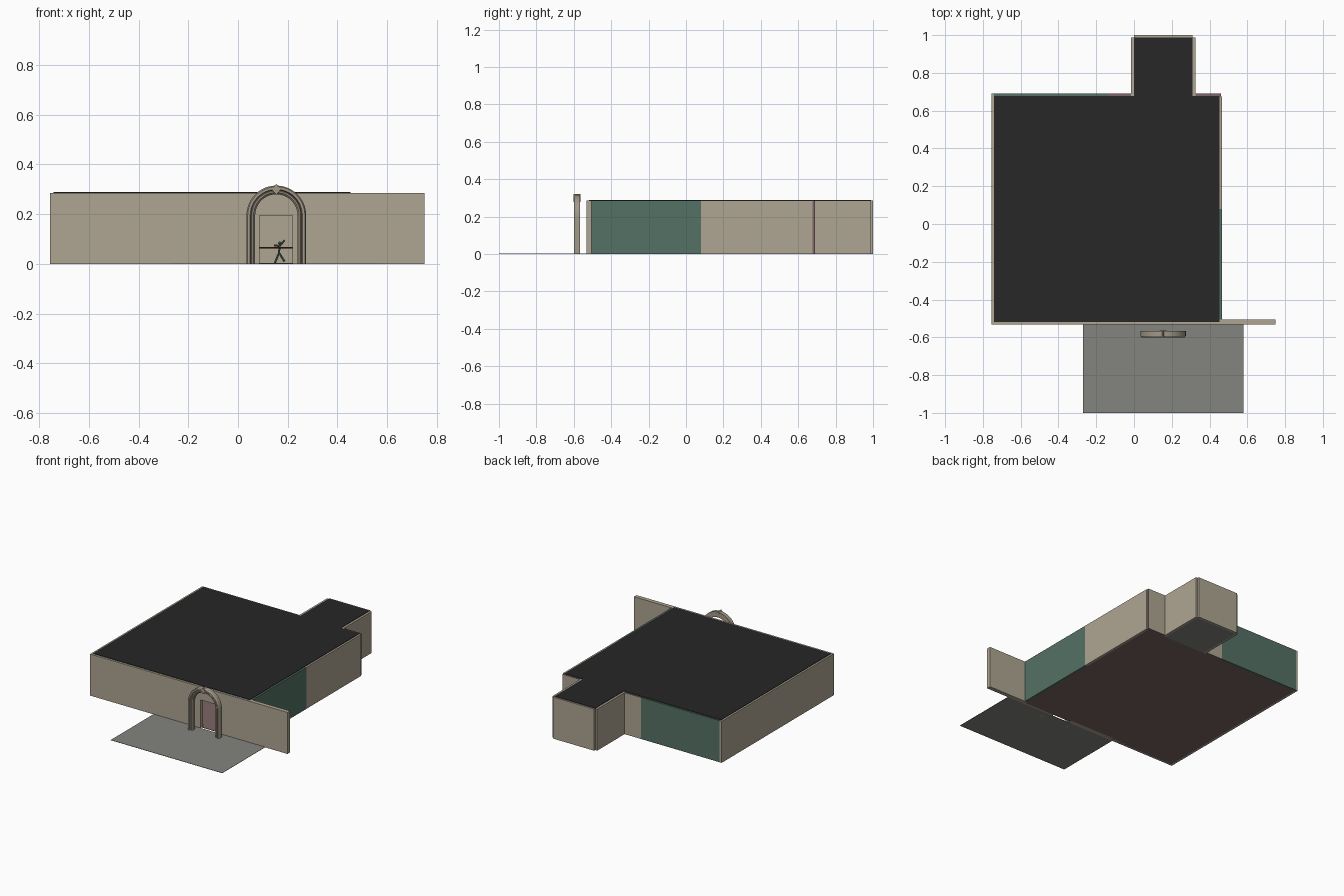
import bpy, bmesh
from math import sin, cos, pi
from mathutils import Vector

if "Cube" in bpy.data.objects:
    bpy.data.objects.remove(bpy.data.objects["Cube"])


def mat(name, r, g, b):
    m = bpy.data.materials.new(name)
    m.diffuse_color = (r, g, b, 1)
    m.use_nodes = True
    m.node_tree.nodes["Principled BSDF"].inputs["Base Color"].default_value = m.diffuse_color
    return m


BEIGE = mat("beige plaster", 0.43, 0.38, 0.29)
GREEN = mat("green paint", 0.09, 0.165, 0.13)
MAUVE = mat("mauve paint", 0.22, 0.13, 0.14)
DARK = mat("dark roof", 0.02, 0.02, 0.02)
FLOOR = mat("red brown floor", 0.20, 0.13, 0.12)
STONE = mat("stone", 0.36, 0.32, 0.25)
PAVING = mat("paving", 0.23, 0.23, 0.215)
RED = mat("dark red", 0.12, 0.02, 0.02)
H = 0.286


def finish(name, bm, *mats):
    bmesh.ops.recalc_face_normals(bm, faces=bm.faces)
    me = bpy.data.meshes.new(name)
    bm.to_mesh(me)
    bm.free()
    ob = bpy.data.objects.new(name, me)
    bpy.context.collection.objects.link(ob)
    for m in mats:
        me.materials.append(m)
    return ob


def prism(name, pts, direction, m):
    """Extrude a closed outline along a direction."""
    bm = bmesh.new()
    f = bm.faces.new([bm.verts.new(p) for p in pts])
    r = bmesh.ops.extrude_face_region(bm, geom=[f])
    vs = [v for v in r["geom"] if isinstance(v, bmesh.types.BMVert)]
    bmesh.ops.translate(bm, verts=vs, vec=Vector(direction))
    return finish(name, bm, m)


def box(name, x0, x1, y0, y1, z0, z1, m):
    return prism(name, [(x0, y0, z0), (x1, y0, z0), (x1, y1, z0), (x0, y1, z0)],
                 (0, 0, z1 - z0), m)


def rod(name, a, b, r, m):
    a, b = Vector(a), Vector(b)
    bm = bmesh.new()
    bmesh.ops.create_cone(bm, cap_ends=True, segments=8, radius1=r, radius2=r,
                          depth=(b - a).length)
    ob = finish(name, bm, m)
    ob.location = (a + b) / 2
    ob.rotation_mode = 'QUATERNION'
    ob.rotation_quaternion = (b - a).to_track_quat('Z', 'Y')
    return ob


# Front wall with doorway, running past the right corner
outline = [(-0.755, 0), (0.087, 0), (0.087, 0.195), (0.22, 0.195),
           (0.22, 0), (0.75, 0), (0.75, H), (-0.755, H)]
prism("front_wall", [(x, -0.533, z) for x, z in outline], (0, 0.028, 0), BEIGE)

# Main room and alcove walls
walls = [
    ("left_wall_front", -0.755, -0.74, -0.505, 0.08, BEIGE),
    ("left_wall_back", -0.755, -0.74, 0.08, 0.69, BEIGE),
    ("right_wall_front", 0.45, 0.465, -0.505, 0.08, GREEN),
    ("right_wall_back", 0.45, 0.465, 0.08, 0.675, BEIGE),
    ("back_wall_left", -0.74, -0.14, 0.675, 0.69, GREEN),
    ("back_wall_middle", -0.14, -0.015, 0.675, 0.69, MAUVE),
    ("back_wall_right", 0.325, 0.46, 0.675, 0.69, MAUVE),
    ("alcove_left_wall", -0.015, 0.0, 0.675, 0.988, BEIGE),
    ("alcove_right_wall", 0.31, 0.325, 0.675, 0.988, BEIGE),
    ("alcove_back_wall", 0.0, 0.31, 0.985, 1.0, BEIGE),
]
for name, x0, x1, y0, y1, m in walls:
    ob = box(name, x0, x1, y0, y1, 0, H, m)
    if m == MAUVE:  # outside face is beige
        ob.data.materials.append(BEIGE)
        for p in ob.data.polygons:
            if p.normal.y > 0.9:
                p.material_index = 1

# Roof, floors and forecourt
roof = [(-0.742, -0.518), (0.452, -0.518), (0.452, 0.678), (0.31, 0.678),
        (0.31, 0.988), (0.0, 0.988), (0.0, 0.678), (-0.742, 0.678)]
prism("roof", [(x, y, H - 0.002) for x, y in roof], (0, 0, 0.005), DARK)
box("main_floor", -0.74, 0.45, -0.52, 0.675, 0, 0.003, FLOOR)
box("alcove_floor", 0.0, 0.31, 0.675, 0.985, 0, 0.003, PAVING)
box("forecourt", -0.27, 0.58, -1.0, -0.533, 0, 0.002, PAVING)

# Entrance arch: one moulded section swept up, around and down
CX, SPRING = 0.154, 0.195
section = [(0.085, -0.566), (0.085, -0.586), (0.092, -0.594), (0.098, -0.594),
           (0.101, -0.588), (0.105, -0.600), (0.115, -0.600), (0.120, -0.592),
           (0.120, -0.566)]
N = 24
stations = [(0, 0)] + [(pi * i / N, SPRING) for i in range(N + 1)] + [(pi, 0)]
bm = bmesh.new()
rings = [[bm.verts.new((CX + r * cos(a), y, z + r * sin(a))) for r, y in section]
         for a, z in stations]
n = len(section)
for p, q in zip(rings, rings[1:]):
    for j in range(n):
        bm.faces.new((p[j], p[(j + 1) % n], q[(j + 1) % n], q[j]))
bm.faces.new(rings[0])
bm.faces.new(rings[-1])
arch = finish("entrance_arch", bm, STONE)
bpy.context.view_layer.objects.active = arch
arch.select_set(True)
bpy.ops.object.shade_smooth_by_angle(angle=0.5)

# Small diamond keystone
key = [(CX, 0.277), (CX + 0.018, 0.30), (CX, 0.321), (CX - 0.018, 0.30)]
prism("keystone", [(x, -0.602, z) for x, z in key], (0, 0.037, 0), STONE)

# Rail across the alcove and the small figure displayed behind it
rod("alcove_rail", (0, 0.69, 0.065), (0.31, 0.69, 0.065), 0.0025, RED)
FY = 0.83
hip, neck = (0.165, FY, 0.045), (0.167, FY, 0.072)
limbs = [("torso", hip, neck), ("left_leg", hip, (0.148, FY, 0.003)),
         ("right_leg", hip, (0.187, FY, 0.01)),
         ("left_arm", neck, (0.145, FY, 0.075)),
         ("right_arm", neck, (0.187, FY, 0.095))]
for name, a, b in limbs:
    rod("figure_" + name, a, b, 0.004, GREEN)
bm = bmesh.new()
bmesh.ops.create_icosphere(bm, subdivisions=2, radius=0.007)
finish("figure_head", bm, GREEN).location = (0.168, FY, 0.083)
